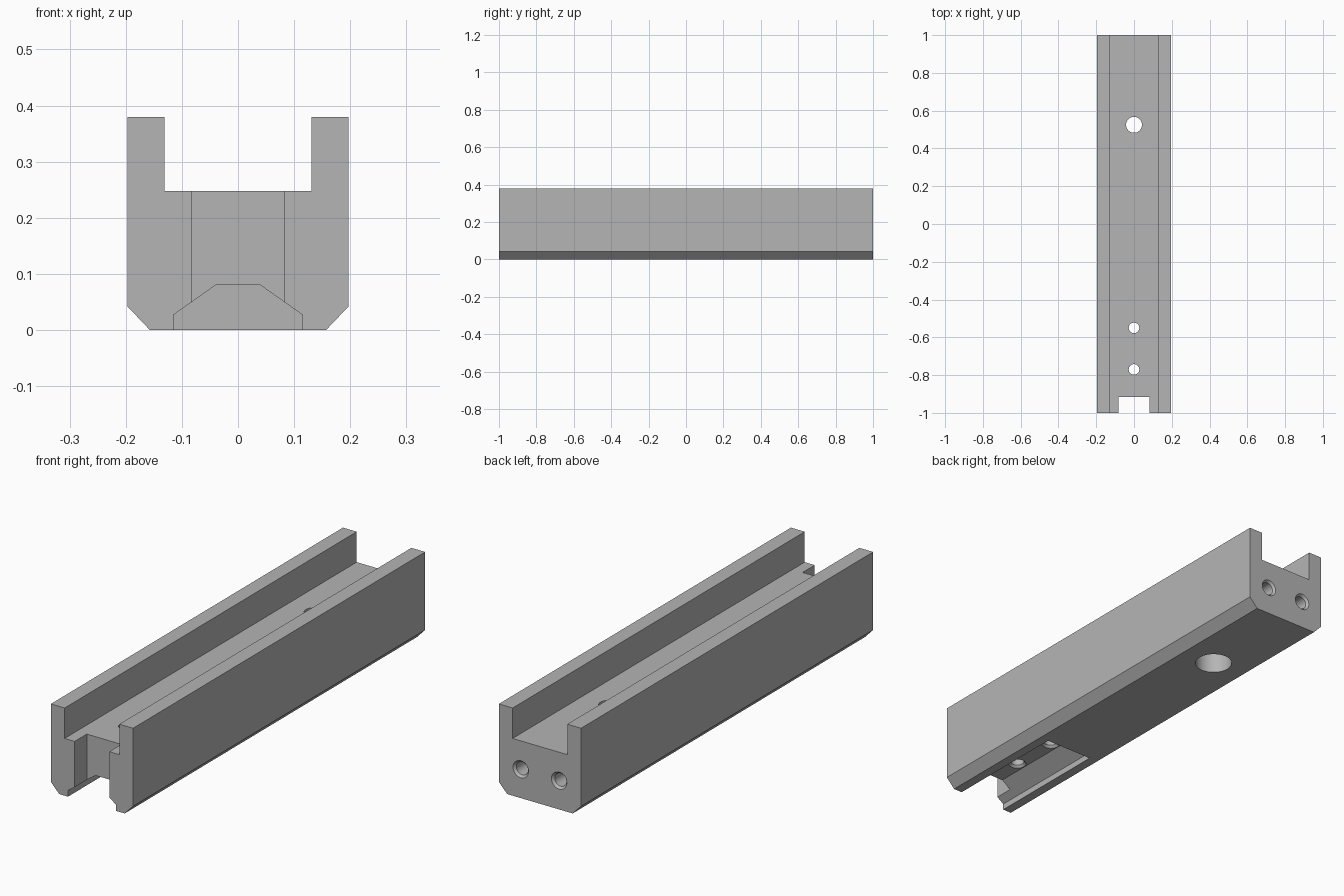
import bpy, bmesh, math
from mathutils import Matrix, Vector

if "Cube" in bpy.data.objects:
    bpy.data.objects.remove(bpy.data.objects["Cube"], do_unlink=True)

grey = bpy.data.materials.new("Machined grey")
grey.use_nodes = True
colour = (0.46, 0.46, 0.46, 1)
grey.diffuse_color = colour
grey.node_tree.nodes["Principled BSDF"].inputs["Base Color"].default_value = colour


def add_object(name, bm):
    bmesh.ops.recalc_face_normals(bm, faces=bm.faces)
    mesh = bpy.data.meshes.new(name)
    bm.to_mesh(mesh)
    bm.free()
    mesh.materials.append(grey)
    obj = bpy.data.objects.new(name, mesh)
    bpy.context.collection.objects.link(obj)
    return obj


def extrusion(name, half, y0, y1):
    """Mirror an x-z half profile and extrude it along y."""
    outline = half + [(-x, z) for x, z in reversed(half)]
    bm = bmesh.new()
    face = bm.faces.new([bm.verts.new((x, y0, z)) for x, z in outline])
    grown = bmesh.ops.extrude_face_region(bm, geom=[face])["geom"]
    verts = [v for v in grown if isinstance(v, bmesh.types.BMVert)]
    bmesh.ops.translate(bm, verts=verts, vec=(0, y1 - y0, 0))
    return add_object(name, bm)


def lathe(name, rings, place, sides=40):
    """Closed round cutter from (radius, height) rings."""
    bm = bmesh.new()
    loops = [[bm.verts.new((r * math.cos(math.tau * i / sides),
                            r * math.sin(math.tau * i / sides), h))
              for i in range(sides)] for r, h in rings]
    for a, b in zip(loops, loops[1:]):
        for i in range(sides):
            j = (i + 1) % sides
            bm.faces.new((a[i], a[j], b[j], b[i]))
    bm.faces.new(loops[0])
    bm.faces.new(loops[-1])
    bm.transform(place)
    return add_object(name, bm)


# Channel body with chamfered lower edges and two upright walls
body = extrusion("channel_body", [(0.157, 0), (0.197, 0.042), (0.197, 0.38),
                                  (0.131, 0.38), (0.131, 0.248)], -1, 1)

# Underside dovetail groove and front end notch
cutters = [
    extrusion("groove_cutter", [(0.115, -0.1), (0.115, 0.027), (0.04, 0.08)], -1.1, -0.43),
    extrusion("notch_cutter", [(0.083, -0.1), (0.083, 0.5)], -1.1, -0.917),
]

# Countersunk screw holes in the groove ceiling
for y in (-0.77, -0.55):
    cutters.append(lathe("screw_hole_cutter",
                         [(0.037, 0.04), (0.037, 0.08), (0.028, 0.09), (0.028, 0.3)],
                         Matrix.Translation((0, y, 0))))

# Counterbored through hole near the back
cutters.append(lathe("counterbore_cutter",
                     [(0.077, -0.1), (0.077, 0.13), (0.042, 0.13), (0.042, 0.3)],
                     Matrix.Translation((0, 0.525, 0))))

# Pair of blind holes in the back end
for side in (-1, 1):
    place = Matrix.Translation((side * 0.092, 1, 0.125)) @ Matrix.Rotation(math.pi / 2, 4, "X")
    cutters.append(lathe("end_hole_cutter",
                         [(0.037, -0.05), (0.037, 0), (0.028, 0.01), (0.028, 0.25)], place))

# Cut everything out of the body
bpy.context.view_layer.objects.active = body
for cutter in cutters:
    cutter.hide_render = True
    mod = body.modifiers.new("Cut", "BOOLEAN")
    mod.operation = "DIFFERENCE"
    mod.solver = "EXACT"
    mod.object = cutter
    bpy.ops.object.modifier_apply(modifier=mod.name)
    bpy.data.objects.remove(cutter, do_unlink=True)

# Smooth hole walls, crisp machined edges
for obj in bpy.context.selected_objects:
    obj.select_set(False)
body.select_set(True)
bpy.ops.object.shade_smooth_by_angle(angle=math.radians(25))
